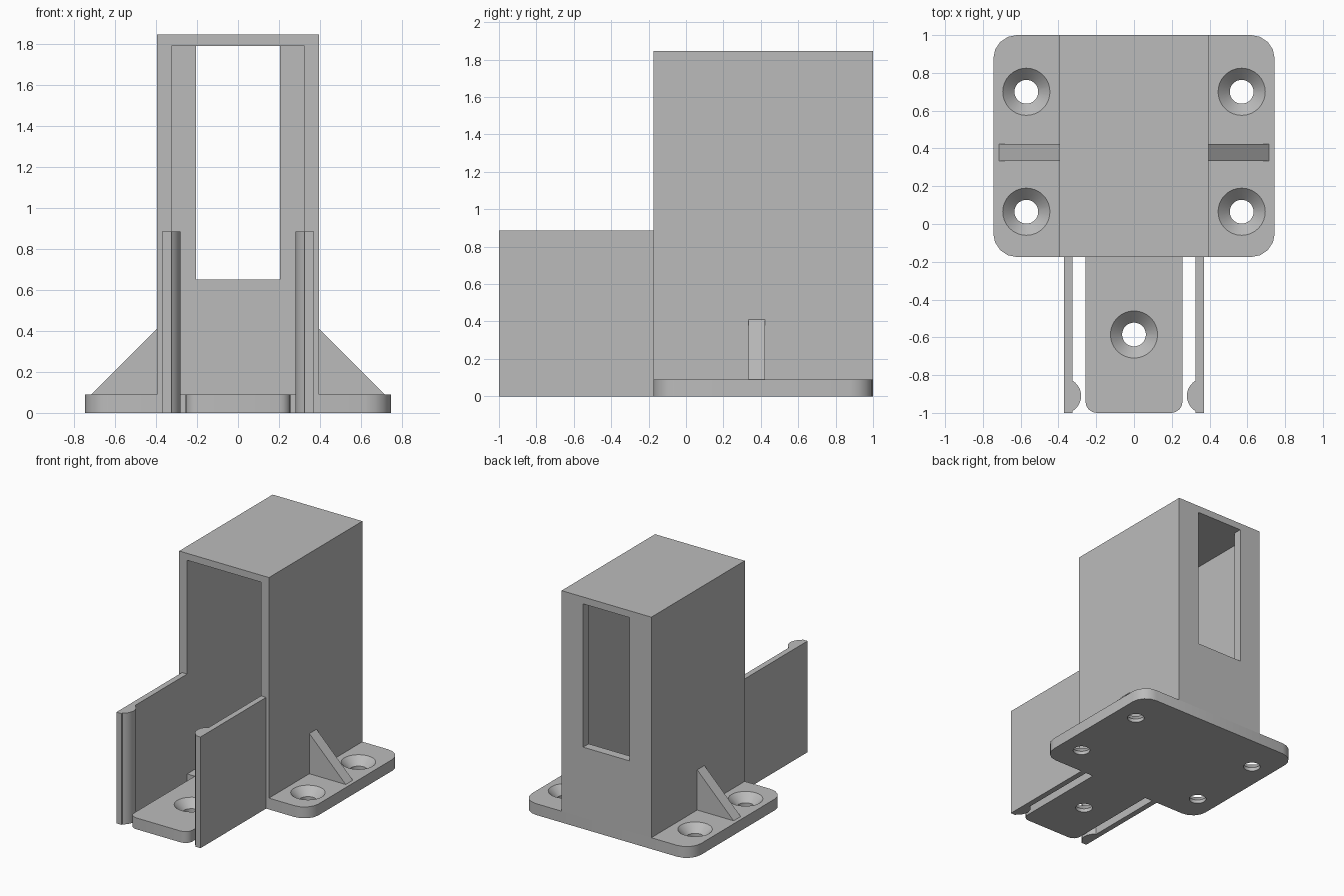
import bpy, bmesh, math
from mathutils import Vector

if "Cube" in bpy.data.objects:
    bpy.data.objects.remove(bpy.data.objects["Cube"])

grey = bpy.data.materials.new("grey plastic")
grey.diffuse_color = (0.5, 0.5, 0.5, 1)
grey.use_nodes = True
grey.node_tree.nodes["Principled BSDF"].inputs["Base Color"].default_value = grey.diffuse_color


def finish(name, bm):
    bmesh.ops.recalc_face_normals(bm, faces=bm.faces)
    mesh = bpy.data.meshes.new(name)
    bm.to_mesh(mesh)
    bm.free()
    mesh.materials.append(grey)
    obj = bpy.data.objects.new(name, mesh)
    bpy.context.collection.objects.link(obj)
    return obj


def prism(name, outline, start, depth):
    """Extrude a closed outline of 3D points along a vector."""
    bm = bmesh.new()
    face = bm.faces.new([bm.verts.new(Vector(p) + Vector(start)) for p in outline])
    new = bmesh.ops.extrude_face_region(bm, geom=[face])["geom"]
    bmesh.ops.translate(bm, vec=depth, verts=[v for v in new if isinstance(v, bmesh.types.BMVert)])
    return finish(name, bm)


def box(name, x0, x1, y0, y1, z0, z1):
    return prism(name, [(x0, y0, 0), (x1, y0, 0), (x1, y1, 0), (x0, y1, 0)],
                 (0, 0, z0), (0, 0, z1 - z0))


def arc(cx, cy, r, a0, a1, n):
    return [(cx + r * math.cos(math.radians(a0 + (a1 - a0) * i / n)),
             cy + r * math.sin(math.radians(a0 + (a1 - a0) * i / n)), 0) for i in range(n + 1)]


def cut(obj, cutters):
    for c in cutters:
        c.hide_render = True
        m = obj.modifiers.new("cut", 'BOOLEAN')
        m.operation, m.solver, m.object = 'DIFFERENCE', 'EXACT', c
    bpy.context.view_layer.objects.active = obj
    for m in list(obj.modifiers):
        bpy.ops.object.modifier_apply(modifier=m.name)
    for c in cutters:
        bpy.data.objects.remove(c)


def smooth(obj):
    bpy.ops.object.select_all(action='DESELECT')
    obj.select_set(True)
    bpy.context.view_layer.objects.active = obj
    bpy.ops.object.shade_smooth_by_angle(angle=math.radians(30))


def countersink(x, y):
    """Lathed cutter: straight hole with a flared mouth."""
    n, bm = 32, bmesh.new()
    rings = []
    for r, z in [(0.063, -0.05), (0.063, 0.028), (0.125, 0.09), (0.125, 0.14)]:
        rings.append([bm.verts.new((x + r * math.cos(2 * math.pi * i / n),
                                    y + r * math.sin(2 * math.pi * i / n), z)) for i in range(n)])
    for a, b in zip(rings, rings[1:]):
        for i in range(n):
            bm.faces.new((a[i], a[(i + 1) % n], b[(i + 1) % n], b[i]))
    bm.faces.new(rings[0])
    bm.faces.new(rings[-1])
    return finish("hole_cutter", bm)


# Base plate with rounded corners and a front tongue
R, r = 0.125, 0.06
right = (arc(0.257 - r, -1 + r, r, -90, 0, 4) + [(0.257, -0.175, 0)]
         + arc(0.745 - R, -0.175 + R, R, -90, 0, 4) + arc(0.745 - R, 1 - R, R, 0, 90, 4))
left = [(-x, y, z) for x, y, z in reversed(right)]
plate = prism("base_plate", right + left, (0, 0, 0), (0, 0, 0.09))
holes = [(0, -0.585)] + [(sx * 0.57, y) for sx in (-1, 1) for y in (0.065, 0.7)]
cut(plate, [countersink(x, y) for x, y in holes])
smooth(plate)

# Tall housing, open at the front, with a window in the back wall
housing = box("housing", -0.395, 0.395, -0.175, 1, 0.09, 1.845)
cut(housing, [box("cavity_cutter", -0.325, 0.325, -0.3, 0.93, 0, 1.79),
              box("window_cutter", -0.205, 0.205, 0.8, 1.1, 0.65, 1.79)])

for side, s in (("left", -1), ("right", 1)):
    # Side arm with a rounded snap bump near its front end
    bump = arc(0.374, -0.91, 0.094, 121.4, 238.6, 12)
    outline = [(0.325, -1, 0), (0.37, -1, 0), (0.37, -0.175, 0), (0.325, -0.175, 0)] + bump
    arm = prism(side + "_arm", [(s * x, y, z) for x, y, z in outline], (0, 0, 0), (0, 0, 0.885))
    smooth(arm)
    # Triangular rib bracing the housing
    prism(side + "_rib", [(s * 0.395, 0, 0.09), (s * 0.715, 0, 0.09), (s * 0.395, 0, 0.41)],
          (0, 0.333, 0), (0, 0.09, 0))
